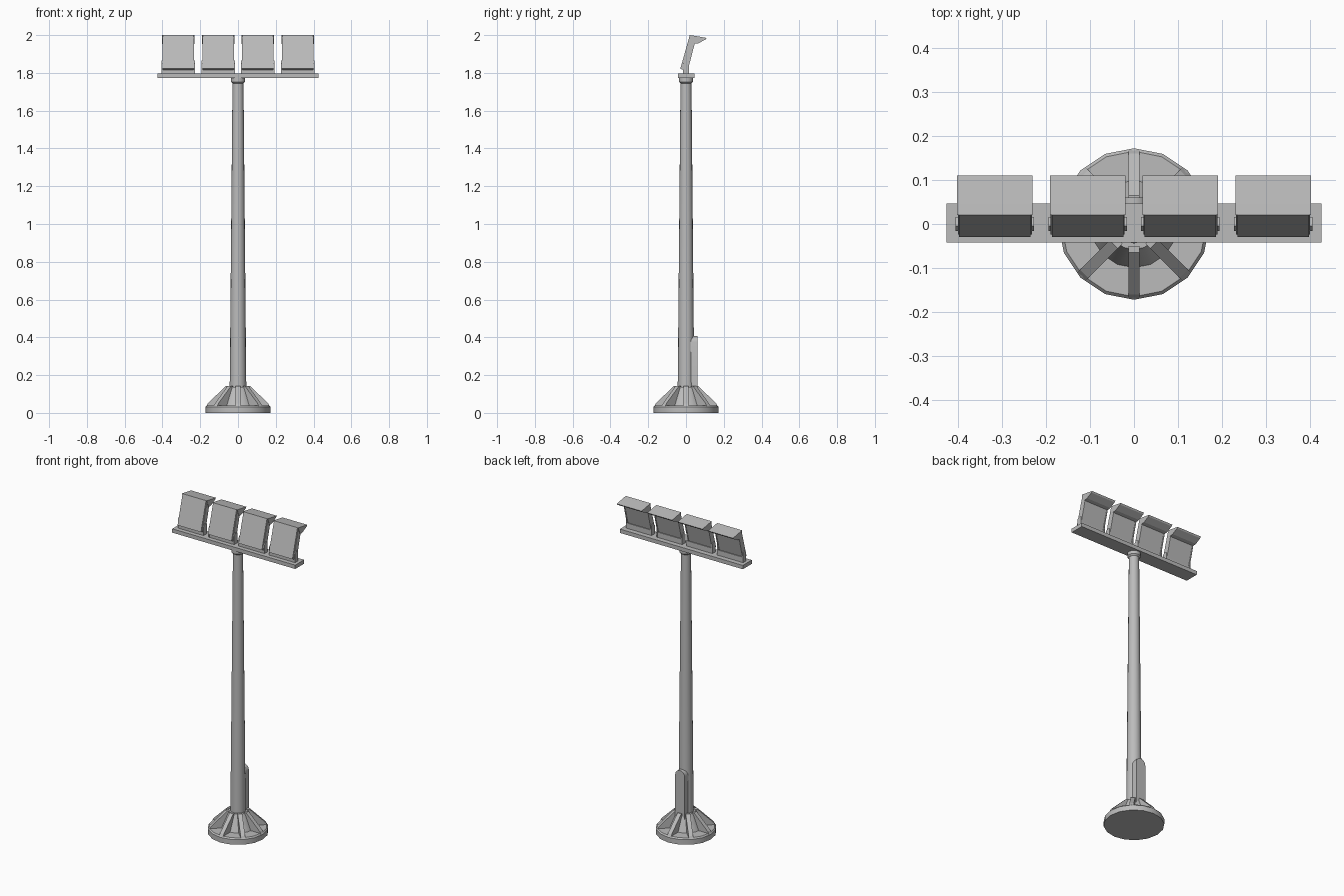
import bpy
import bmesh
import math
from mathutils import Matrix

cube = bpy.data.objects.get("Cube")
if cube:
    bpy.data.objects.remove(cube, do_unlink=True)

GREY = (0.5, 0.5, 0.5, 1)
grey = bpy.data.materials.new("grey metal")
grey.use_nodes = True
grey.diffuse_color = GREY
grey.node_tree.nodes["Principled BSDF"].inputs["Base Color"].default_value = GREY


def finish(name, bm, smooth=False):
    bmesh.ops.recalc_face_normals(bm, faces=bm.faces)
    mesh = bpy.data.meshes.new(name)
    bm.to_mesh(mesh)
    bm.free()
    mesh.materials.append(grey)
    obj = bpy.data.objects.new(name, mesh)
    bpy.context.collection.objects.link(obj)
    if smooth:
        bpy.ops.object.select_all(action="DESELECT")
        obj.select_set(True)
        bpy.context.view_layer.objects.active = obj
        bpy.ops.object.shade_smooth_by_angle(angle=math.radians(30))
    return obj


def lathe(name, profile, sides=16):
    """Solid of revolution from (radius, height) points, capped at both ends."""
    bm = bmesh.new()
    rings = []
    for r, z in profile:
        angles = [math.tau * i / sides for i in range(sides)]
        rings.append([bm.verts.new((r * math.cos(a), r * math.sin(a), z)) for a in angles])
    for low, high in zip(rings, rings[1:]):
        for i in range(sides):
            j = (i + 1) % sides
            bm.faces.new((low[i], low[j], high[j], high[i]))
    bm.faces.new(rings[0])
    bm.faces.new(rings[-1])
    return finish(name, bm, True)


def prism(name, points, x, width, turn=0, smooth=False):
    """Extrude a (y, z) outline along x, then turn it about the pole."""
    bm = bmesh.new()
    face = bm.faces.new([bm.verts.new((x - width / 2, y, z)) for y, z in points])
    out = bmesh.ops.extrude_face_region(bm, geom=[face])
    moved = [v for v in out["geom"] if isinstance(v, bmesh.types.BMVert)]
    bmesh.ops.translate(bm, verts=moved, vec=(width, 0, 0))
    bm.transform(Matrix.Rotation(turn, 4, "Z"))
    return finish(name, bm, smooth)


def rect(y0, y1, z0, z1):
    return [(y0, z0), (y1, z0), (y1, z1), (y0, z1)]


# Foot: low disc, cone and eight sloping ribs
lathe("base_disc", [(0.172, 0), (0.172, 0.032), (0.165, 0.04)])
lathe("base_cone", [(0.1, 0.038), (0.058, 0.138)])
for i in range(8):
    prism(f"base_rib_{i + 1}", [(0.05, 0.035), (0.168, 0.035), (0.16, 0.05), (0.065, 0.142), (0.05, 0.142)],
          0, 0.026, math.tau * i / 8)

# Tapering pole and its collar
lathe("pole", [(0.044, 0.13), (0.029, 1.76)])
lathe("pole_collar", [(0.03, 1.745), (0.038, 1.753), (0.038, 1.776)])

# Service box with an arched top, on the back of the pole
bm = bmesh.new()
arch = [(-0.033, 0.1), (0.033, 0.1)]
arch += [(0.033 * math.cos(math.pi * i / 8), 0.375 + 0.033 * math.sin(math.pi * i / 8)) for i in range(9)]
face = bm.faces.new([bm.verts.new((x, 0.015, z)) for x, z in arch])
out = bmesh.ops.extrude_face_region(bm, geom=[face])
bmesh.ops.translate(bm, vec=(0, 0.045, 0),
                    verts=[v for v in out["geom"] if isinstance(v, bmesh.types.BMVert)])
finish("service_box", bm, True)

# Crossbar
prism("crossbar", rect(-0.042, 0.046, 1.773, 1.797), 0, 0.85)

# Four tilted lamps with hoods and side brackets
body = [(-0.03, 1.822), (0.02, 2.0), (0.046, 1.993), (0.042, 1.95), (0.004, 1.808)]
hood = [(0.02, 2.0), (0.046, 1.996), (0.11, 1.985), (0.104, 1.977), (0.066, 1.957), (0.04, 1.953)]
flange = [(-0.024, 1.822), (0.022, 1.99), (0.05, 1.97), (0.008, 1.808)]
stay = [(-0.016, 1.795), (0.016, 1.795), (0.016, 1.86), (-0.004, 1.865), (-0.016, 1.85)]
for n, x in enumerate((-0.316, -0.105, 0.105, 0.316), 1):
    prism(f"lamp_body_{n}", body, x, 0.162)
    prism(f"lamp_hood_{n}", hood, x, 0.172)
    for side, s in (("right", -1), ("left", 1)):
        prism(f"lamp_flange_{side}_{n}", flange, x + s * 0.081, 0.006)
        prism(f"lamp_stay_{side}_{n}", stay, x + s * 0.086, 0.006)
    prism(f"lamp_foot_{n}", rect(-0.015, 0.015, 1.795, 1.83), x, 0.172)
